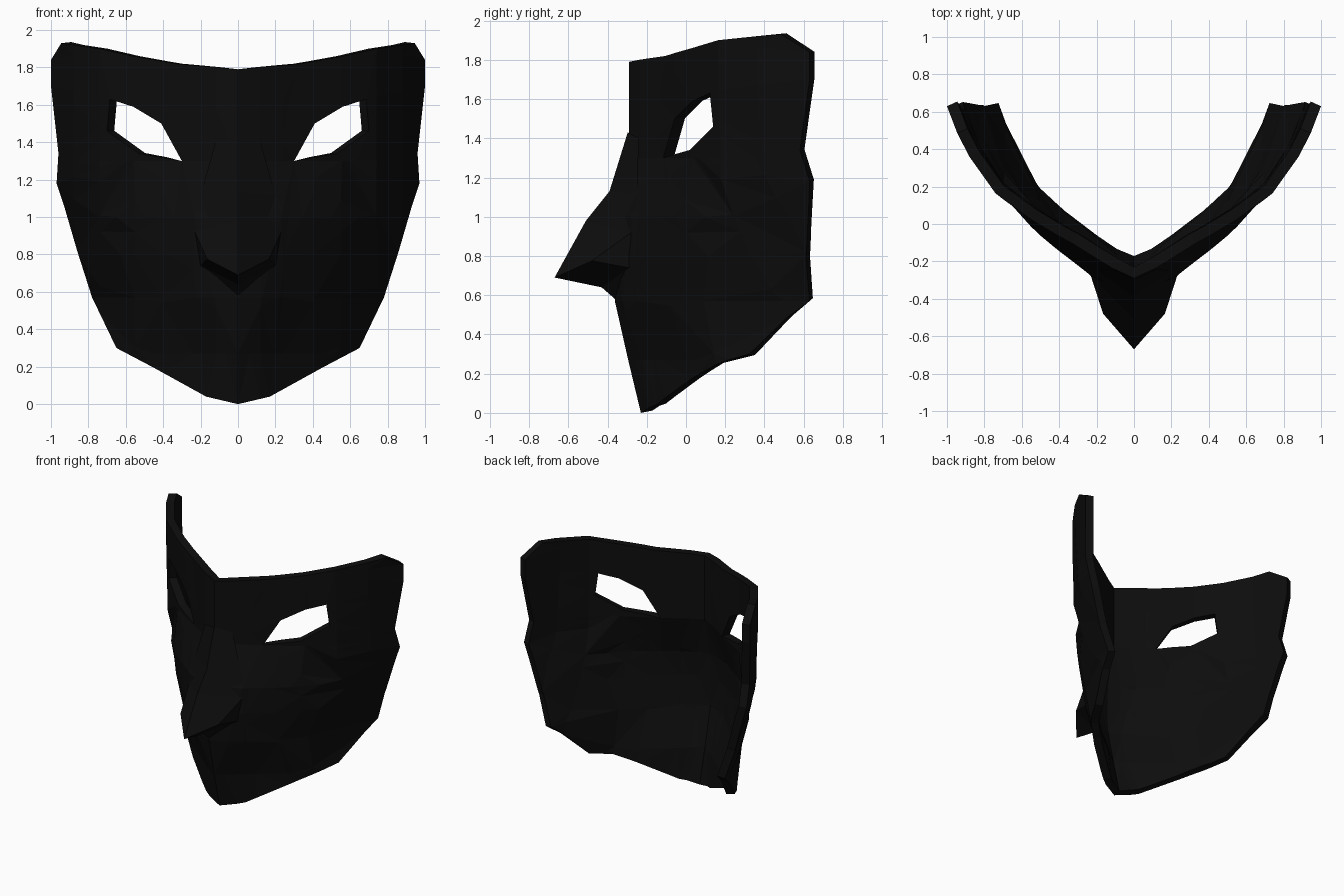
import bpy, bmesh

if "Cube" in bpy.data.objects:
    bpy.data.objects.remove(bpy.data.objects["Cube"], do_unlink=True)

black = bpy.data.materials.new("matte black")
black.use_nodes = True
black.diffuse_color = (0.004, 0.004, 0.004, 1)
bsdf = black.node_tree.nodes["Principled BSDF"]
bsdf.inputs["Base Color"].default_value = black.diffuse_color


def lerp(table, t):
    """Piecewise linear lookup."""
    for (a, va), (b, vb) in zip(table, table[1:]):
        if t <= b:
            return va + (vb - va) * max(0, t - a) / (b - a)
    return table[-1][1]


# Horizontal section, its width by height, and the cheek bulge
SECTION = [(0, -.29), (.15, -.22), (.3, -.12), (.41, -.06), (.53, .01),
           (.7, .13), (.76, .18), (.92, .42), (1, .63)]
WIDTH = [(0, .72), (.3, .76), (.57, .78), (.8, .86), (1.2, .97), (1.7, 1)]
BULGE = [(0, .08), (.25, .14), (.45, .11), (.62, .08), (.84, 0)]
BULGE_HEIGHT = [(.25, 0), (.55, .9), (.8, 1), (1, .9), (1.3, 0)]


def depth(x, z):
    u = x / lerp(WIDTH, z)
    chin = .06 * max(0, 1 - z / .27) * max(0, 1 - u / .3)
    return lerp(SECTION, u) - lerp(BULGE, u) * lerp(BULGE_HEIGHT, z) + chin


def finish(name, bm):
    mesh = bpy.data.meshes.new(name)
    bm.to_mesh(mesh)
    bm.free()
    obj = bpy.data.objects.new(name, mesh)
    bpy.context.collection.objects.link(obj)
    mesh.materials.append(black)
    mirror = obj.modifiers.new("Mirror", 'MIRROR')
    mirror.merge_threshold = .002
    return obj


# Mask shell: half outline with an eye hole, sliced and bent into shape
outline = [(0, 0), (.17, .04), (.46, .2), (.65, .3), (.78, .57), (.86, .82),
           (.93, 1.06), (.97, 1.18), (.96, 1.34), (1, 1.7), (1, 1.84),
           (.945, 1.93), (.74, 1.9), (.56, 1.86), (.33, 1.82), (0, 1.79)]
eye = [(.3, 1.3), (.53, 1.34), (.7, 1.46), (.685, 1.63), (.56, 1.59), (.41, 1.5)]

bm = bmesh.new()
for loop in (outline, eye):
    verts = [bm.verts.new((x, 0, z)) for x, z in loop]
    for a, b in zip(verts, verts[1:] + verts[:1]):
        bm.edges.new((a, b))
bmesh.ops.triangle_fill(bm, edges=bm.edges[:], use_beauty=True, normal=(0, -1, 0))


def slice_at(co, no):
    bmesh.ops.bisect_plane(bm, geom=bm.verts[:] + bm.edges[:] + bm.faces[:],
                           plane_co=co, plane_no=no, dist=.0005)


for x in (.12, .24, .41, .55, .74, .88):
    slice_at((x, 0, 0), (1, 0, 0))
for z in (.27, .57, .8, 1, 1.3, 1.6):
    slice_at((0, 0, z), (0, 0, 1))
bmesh.ops.recalc_face_normals(bm, faces=bm.faces[:])
if sum(f.normal.y for f in bm.faces) > 0:
    bmesh.ops.reverse_faces(bm, faces=bm.faces[:])
for v in bm.verts:
    v.co.y = depth(v.co.x, v.co.z)
bmesh.ops.triangulate(bm, faces=bm.faces[:])

shell = finish("mask_shell", bm)
solid = shell.modifiers.new("Thickness", 'SOLIDIFY')
solid.thickness = .06
solid.offset = -1

# Beaked nose: centre bridge, side ridge and hooked underside
bridge = [(0, -.297, 1.43), (0, -.39, 1.13), (0, -.51, .98), (0, -.67, .69)]
side = [(.12, -.24, 1.4), (.2, -.25, 1.12), (.23, -.28, .92), (.165, -.48, .775)]
under = [(0, -.43, .64), (.2, -.29, .74), (0, -.35, .57)]

bm = bmesh.new()
b = [bm.verts.new(p) for p in bridge]
s = [bm.verts.new(p) for p in side]
u = [bm.verts.new(p) for p in under]
for i in range(3):
    bm.faces.new((b[i], b[i + 1], s[i + 1], s[i]))
for face in ((b[3], u[0], s[3]), (s[3], u[0], u[1]), (u[0], u[2], u[1]),
             (s[2], s[3], u[1])):
    bm.faces.new(face)
bmesh.ops.recalc_face_normals(bm, faces=bm.faces[:])
if sum(f.normal.y for f in bm.faces) > 0:
    bmesh.ops.reverse_faces(bm, faces=bm.faces[:])
finish("beak_nose", bm)
